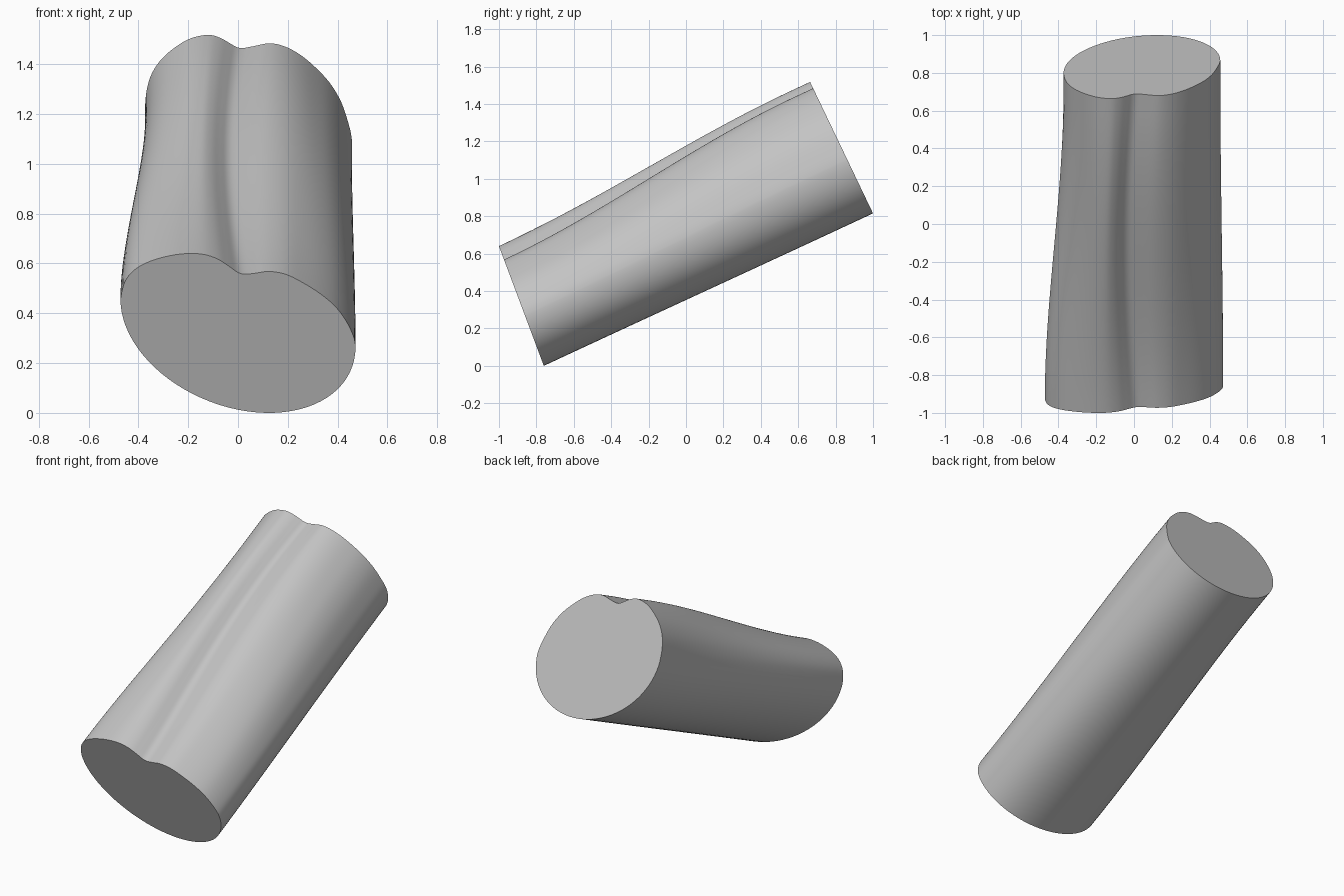
import bpy, bmesh, math

if "Cube" in bpy.data.objects:
    bpy.data.objects.remove(bpy.data.objects["Cube"])

# Upper halves of the two end sections as (x, z), left to right
FRONT = [(-.472, .455), (-.455, .525), (-.415, .575), (-.355, .608), (-.275, .631),
         (-.2, .64), (-.135, .636), (-.08, .617), (-.035, .588), (0, .564),
         (.03, .557), (.07, .561), (.125, .568), (.19, .557), (.255, .526),
         (.33, .479), (.39, .428), (.433, .371), (.463, .31), (.472, .265)]
BACK = [(-.373, 1.233), (-.366, 1.3), (-.345, 1.365), (-.305, 1.423), (-.25, 1.47),
        (-.19, 1.504), (-.122, 1.518), (-.074, 1.507), (-.034, 1.485), (-.008, 1.47),
        (.018, 1.465), (.06, 1.472), (.126, 1.484), (.186, 1.472), (.247, 1.44),
        (.307, 1.391), (.367, 1.327), (.415, 1.247), (.447, 1.15), (.457, 1.097)]
SUB, LOW, RINGS = 4, 40, 28


def section(upper, cx, cz, a, b, skew):
    """Closed section: smooth curve through the upper points, slanted ellipse below."""
    low = [(cx + a * math.cos(t), cz + b * math.sin(t - skew))
           for t in (-math.pi * i / LOW for i in range(LOW))]
    before, after = low[-1], low[1]
    p = [before] + upper + [after]
    pts = []
    for i in range(1, len(upper)):
        p0, p1, p2, p3 = p[i - 1:i + 3]
        for s in range(SUB):
            t = s / SUB
            pts.append(tuple(.5 * (2 * q1 + (q2 - q0) * t
                                   + (2 * q0 - 5 * q1 + 4 * q2 - q3) * t * t
                                   + (3 * q1 - q0 - 3 * q2 + q3) * t ** 3)
                             for q0, q1, q2, q3 in zip(p0, p1, p2, p3)))
    return pts + low


front = section(FRONT, 0, .36, .472, .36, .267)
back = section(BACK, .042, 1.165, .415, .35, .195)
n_upper = (len(FRONT) - 1) * SUB

# Loft between the slanted end planes, easing the shape change along the length
bm = bmesh.new()
rings = []
for r in range(RINGS + 1):
    u = r / RINGS
    v = min(1, u * 1.06)
    e = v * v * (3 - 2 * v)
    ring = []
    for i, ((fx, fz), (bx, bz)) in enumerate(zip(front, back)):
        fy, by = -.76 - .375 * fz, 1 - (bz - .815) * .4786
        x = fx + (bx - fx) * e
        # offsets from the straight axis are eased, the axis itself is linear
        y = -.895 + 1.7275 * u + (fy + .895) * (1 - e) + (by - .8325) * e
        z = .36 + .805 * u + (fz - .36) * (1 - e) + (bz - 1.165) * e
        if i < n_upper:  # the groove bows slightly to the left
            x -= .04 * math.sin(math.pi * u) * math.exp(-(x / .15) ** 2)
        ring.append(bm.verts.new((x, y, z)))
    rings.append(ring)

n = len(front)
for a, b in zip(rings, rings[1:]):
    for i in range(n):
        j = (i + 1) % n
        bm.faces.new((a[i], a[j], b[j], b[i]))
bm.faces.new(rings[0])
bm.faces.new(rings[-1])
bmesh.ops.recalc_face_normals(bm, faces=bm.faces)

mesh = bpy.data.meshes.new("grooved_bar")
bm.to_mesh(mesh)
bm.free()
bar = bpy.data.objects.new("grooved_bar", mesh)
bpy.context.collection.objects.link(bar)

grey = bpy.data.materials.new("grey")
grey.diffuse_color = (.55, .55, .55, 1)
grey.use_nodes = True
grey.node_tree.nodes["Principled BSDF"].inputs["Base Color"].default_value = grey.diffuse_color
mesh.materials.append(grey)

# Smooth sides with crisp end caps
bpy.context.view_layer.objects.active = bar
bar.select_set(True)
bpy.ops.object.shade_smooth_by_angle(angle=math.radians(35))
